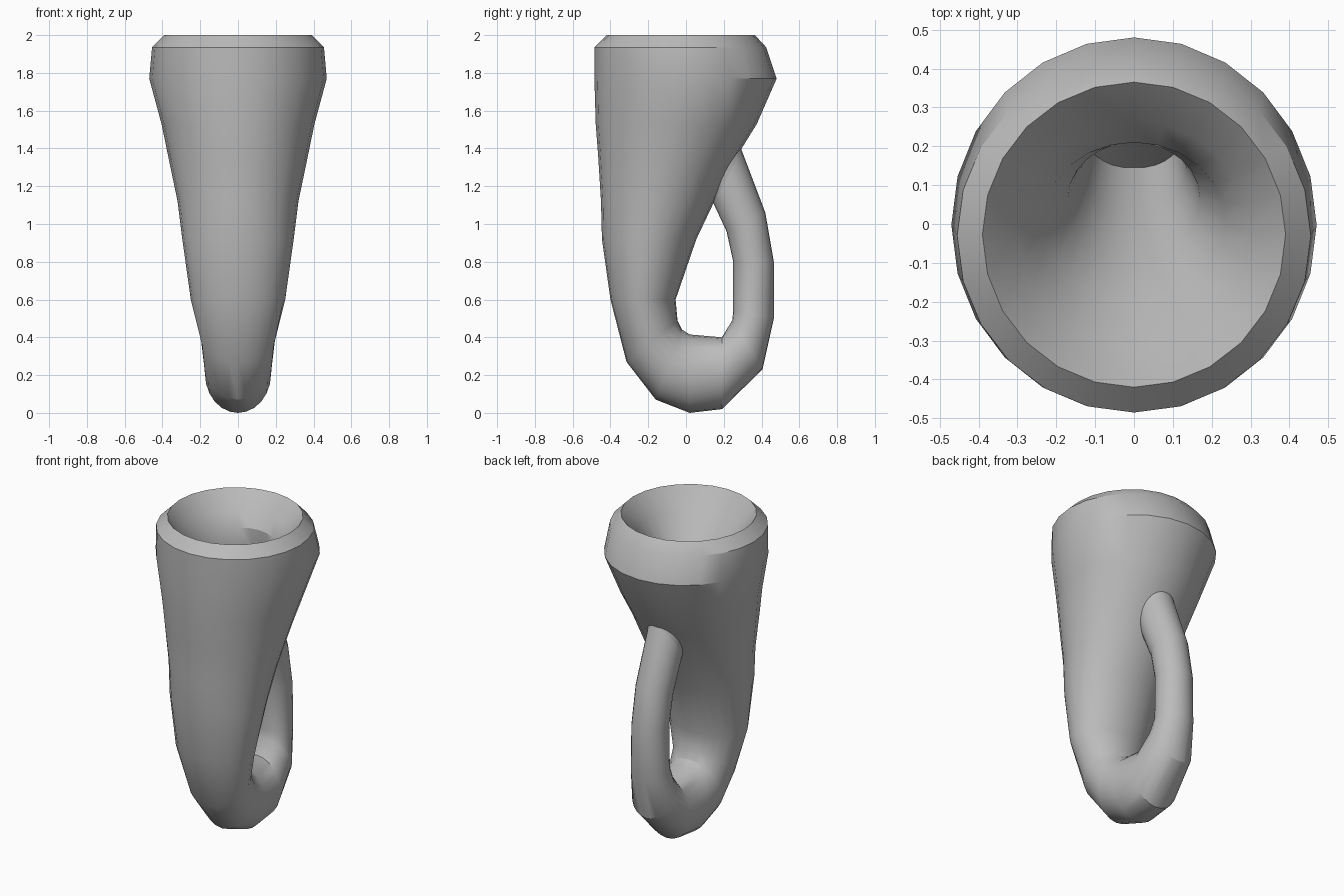
import bpy, bmesh, math
from mathutils import Vector

if "Cube" in bpy.data.objects:
    bpy.data.objects.remove(bpy.data.objects["Cube"])

SIDES = 24

grey = bpy.data.materials.new("plain grey")
grey.diffuse_color = (0.5, 0.5, 0.5, 1)
grey.use_nodes = True
grey.node_tree.nodes["Principled BSDF"].inputs["Base Color"].default_value = grey.diffuse_color


def loft(name, rings, inward=False):
    """Skin elliptical rings given as (y1, z1, y2, z2, half width in x)."""
    bm = bmesh.new()
    loops = []
    for y1, z1, y2, z2, w in rings:
        a, b = Vector((0, y1, z1)), Vector((0, y2, z2))
        mid, arm = (a + b) / 2, (a - b) / 2
        loop = []
        for k in range(SIDES):
            t = 2 * math.pi * k / SIDES
            loop.append(bm.verts.new(mid + arm * math.cos(t) + Vector((w * math.sin(t), 0, 0))))
        loops.append(loop)
    for up, low in zip(loops, loops[1:]):
        for k in range(SIDES):
            n = (k + 1) % SIDES
            quad = [up[k], low[k], low[n], up[n]]
            bm.faces.new(quad[::-1] if inward else quad)
    mesh = bpy.data.meshes.new(name)
    bm.to_mesh(mesh)
    bm.free()
    mesh.materials.append(grey)
    obj = bpy.data.objects.new(name, mesh)
    bpy.context.collection.objects.link(obj)
    bpy.ops.object.select_all(action='DESELECT')
    obj.select_set(True)
    bpy.context.view_layer.objects.active = obj
    bpy.ops.object.shade_smooth_by_angle(angle=math.radians(30))
    return obj


rim = (-0.42, 2.0, 0.365, 2.0, 0.39)
entry = (0.145, 1.11, 0.295, 1.39, 0.11)   # where the tube enters the wall

# Outer wall: bevelled rim, tapering body, U bend and the tube rising behind
loft("bottle_body_and_tube", [
    rim,
    (-0.485, 1.935, 0.425, 1.935, 0.455),
    (-0.485, 1.77, 0.48, 1.77, 0.47),
    (-0.478, 1.53, 0.375, 1.53, 0.405),
    (-0.465, 1.36, 0.27, 1.36, 0.37),
    (-0.45, 1.12, 0.15, 1.12, 0.32),
    (-0.445, 0.92, 0.055, 0.92, 0.295),
    (-0.40, 0.60, -0.055, 0.60, 0.25),
    (-0.315, 0.27, -0.045, 0.49, 0.195),
    (-0.16, 0.07, -0.02, 0.44, 0.18),
    (0.02, 0.0, 0.02, 0.415, 0.175),
    (0.19, 0.02, 0.19, 0.40, 0.165),
    (0.405, 0.23, 0.245, 0.49, 0.14),
    (0.465, 0.50, 0.25, 0.54, 0.115),
    (0.465, 0.80, 0.25, 0.80, 0.11),
    (0.42, 1.06, 0.215, 0.96, 0.11),
    (entry[2], entry[3], entry[0], entry[1], 0.11),
])

# Inner funnel: from the rim down to the tube inside the body
loft("inner_funnel", [
    rim,
    (-0.32, 1.87, 0.265, 1.90, 0.30),
    (-0.20, 1.74, 0.21, 1.82, 0.235),
    (-0.08, 1.56, 0.21, 1.69, 0.17),
    (0.04, 1.35, 0.24, 1.55, 0.135),
    entry,
], inward=True)
